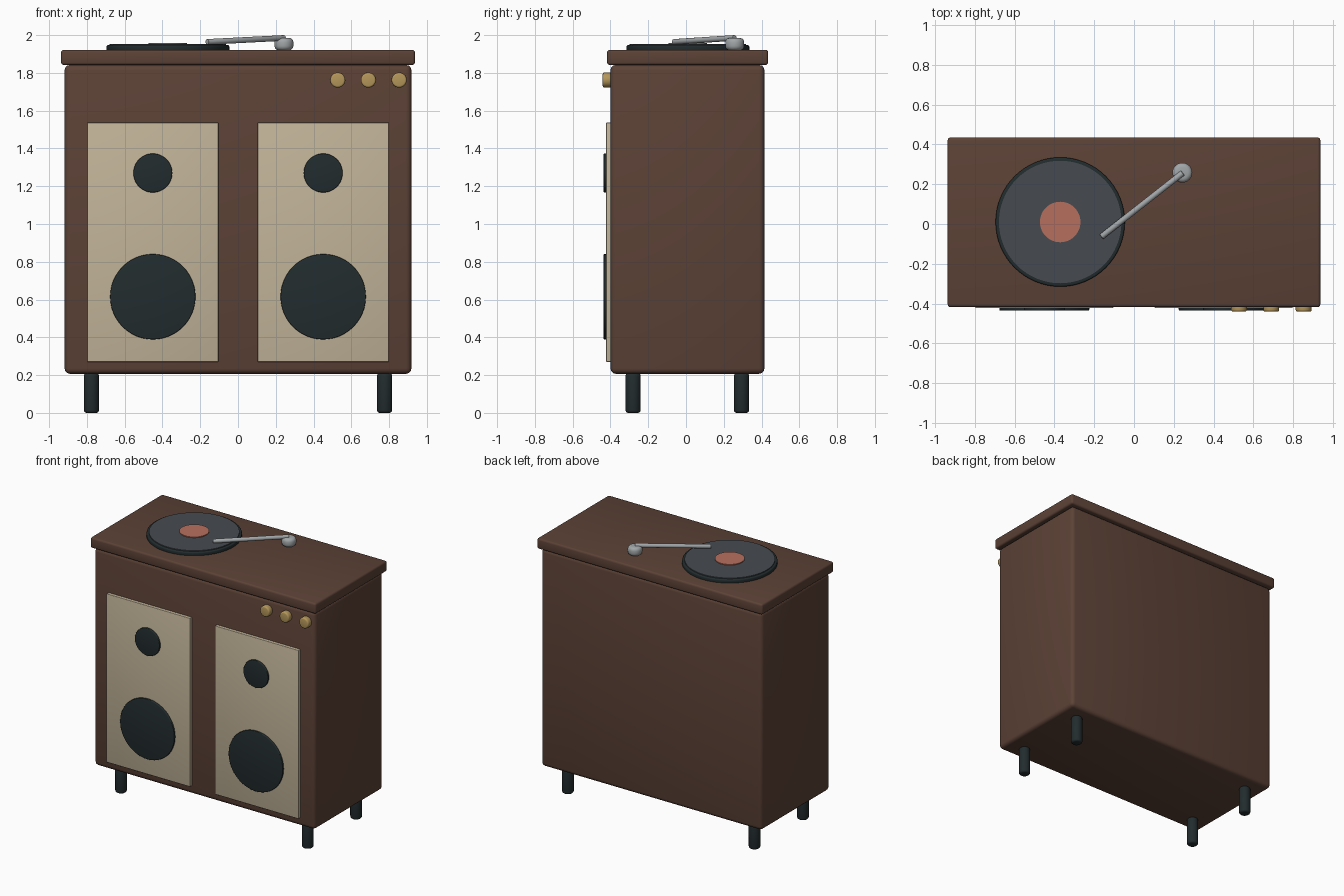
import bpy, math
from mathutils import Vector

if "Cube" in bpy.data.objects:
    bpy.data.objects.remove(bpy.data.objects["Cube"])


def material(name, rgb):
    m = bpy.data.materials.new(name)
    m.diffuse_color = (*rgb, 1)
    m.use_nodes = True
    m.node_tree.nodes["Principled BSDF"].inputs["Base Color"].default_value = m.diffuse_color
    return m


WOOD = material("walnut", (0.107, 0.054, 0.037))
CLOTH = material("grille_cloth", (0.54, 0.456, 0.319))
BLACK = material("black", (0.016, 0.025, 0.027))
VINYL = material("vinyl", (0.062, 0.070, 0.080))
LABEL = material("label", (0.47, 0.16, 0.114))
BRASS = material("brass", (0.456, 0.305, 0.102))
METAL = material("metal", (0.36, 0.38, 0.39))


def finish(name, mat, bevel, segments=3):
    ob = bpy.context.object
    ob.name = name
    ob.data.materials.append(mat)
    bpy.ops.object.transform_apply(location=False, rotation=True, scale=True)
    if bevel:
        mod = ob.modifiers.new("soft_edges", 'BEVEL')
        mod.width = bevel
        mod.segments = segments
        mod.limit_method = 'ANGLE'
        mod.angle_limit = math.radians(40)
        bpy.ops.object.modifier_apply(modifier=mod.name)
    bpy.ops.object.shade_smooth_by_angle(angle=math.radians(35))
    return ob


def box(name, mat, lo, hi, bevel=0.0):
    lo, hi = Vector(lo), Vector(hi)
    bpy.ops.mesh.primitive_cube_add(size=1, location=(lo + hi) / 2)
    bpy.context.object.scale = hi - lo
    return finish(name, mat, bevel)


def rod(name, mat, start, end, radius, bevel=0.0, sides=32):
    """Cylinder running from start to end."""
    start, end = Vector(start), Vector(end)
    axis = end - start
    bpy.ops.mesh.primitive_cylinder_add(
        vertices=sides, radius=radius, depth=axis.length,
        location=(start + end) / 2,
        rotation=axis.to_track_quat('Z', 'Y').to_euler())
    return finish(name, mat, bevel)


# Cabinet and overhanging top
box("cabinet", WOOD, (-0.918, -0.40, 0.207), (0.918, 0.415, 1.842), 0.028)
box("top_board", WOOD, (-0.937, -0.418, 1.842), (0.937, 0.435, 1.922), 0.014)

# Speakers and legs, left and right
for side, s in (("left", -1), ("right", 1)):
    x = 0.451 * s
    box(f"{side}_grille", CLOTH, (x - 0.347, -0.423, 0.27),
        (x + 0.347, -0.39, 1.537), 0.004)
    rod(f"{side}_woofer", BLACK, (x, -0.40, 0.615), (x, -0.436, 0.615),
        0.226, 0.005, 48)
    rod(f"{side}_tweeter", BLACK, (x, -0.40, 1.27), (x, -0.436, 1.27),
        0.103, 0.005, 48)
    for end, y in (("front", -0.28), ("back", 0.294)):
        rod(f"{end}_{side}_leg", BLACK, (0.776 * s, y, 0),
            (0.776 * s, y, 0.21), 0.04, 0.014, 24)

# Control knobs
for i, x in enumerate((0.528, 0.690, 0.853)):
    rod(f"knob_{i + 1}", BRASS, (x, -0.395, 1.762), (x, -0.441, 1.762),
        0.04, 0.01, 24)

# Turntable: platter, record, centre label
cx, cy = -0.371, 0.010
rod("platter", BLACK, (cx, cy, 1.915), (cx, cy, 1.947), 0.325, 0.008, 64)
rod("record", VINYL, (cx, cy, 1.94), (cx, cy, 1.953), 0.308, 0, 64)
rod("record_label", LABEL, (cx, cy, 1.945), (cx, cy, 1.959), 0.102, 0, 48)

# Tone arm and its pivot
rod("arm_pivot", METAL, (0.243, 0.258, 1.92), (0.243, 0.258, 1.985),
    0.05, 0.022, 32)
rod("tone_arm", METAL, (-0.164, -0.064, 1.964), (0.245, 0.257, 1.985),
    0.015, 0.003, 16)
